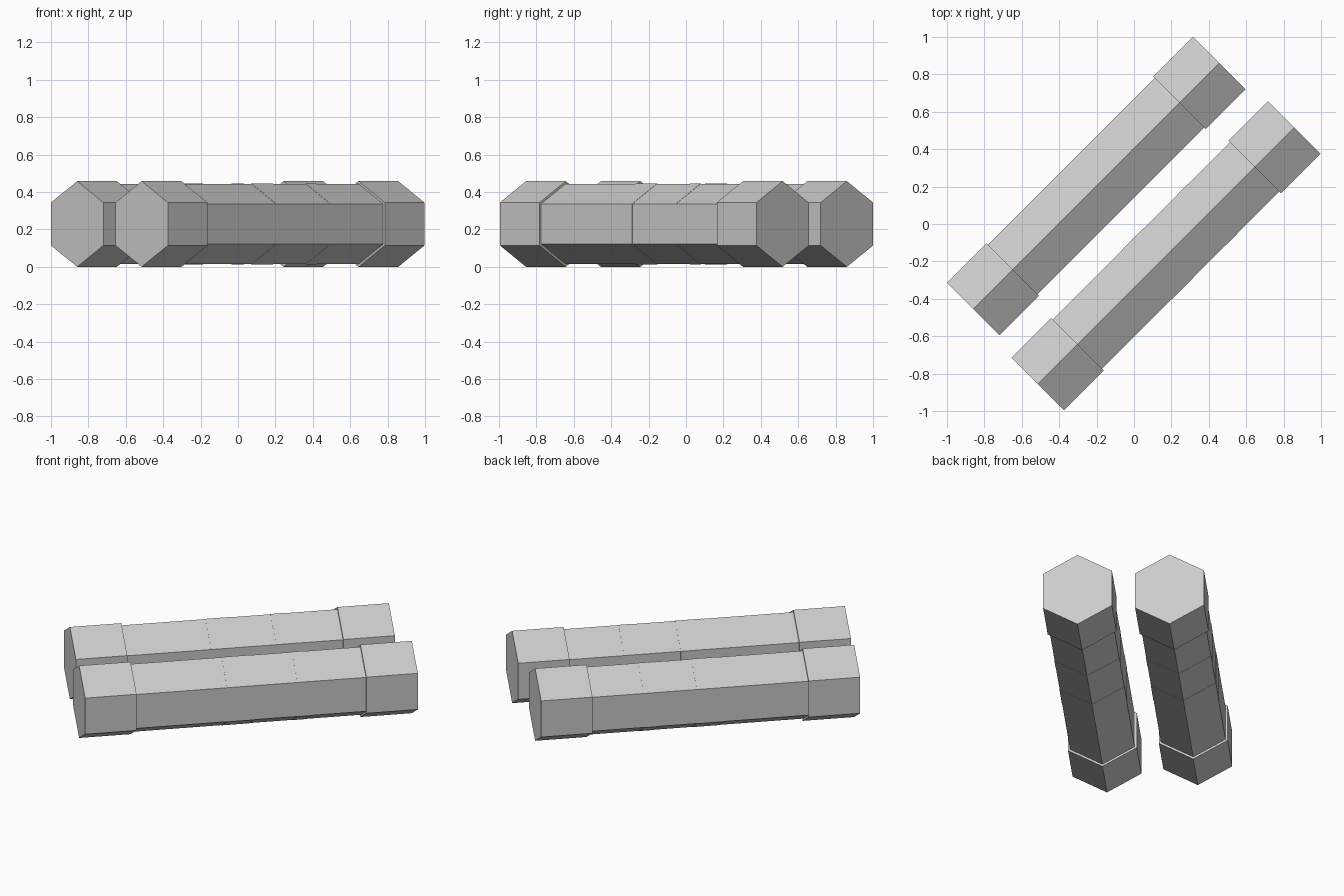
import bpy, math
from mathutils import Matrix, Vector

cube = bpy.data.objects.get("Cube")
if cube:
    bpy.data.objects.remove(cube, do_unlink=True)

grey = bpy.data.materials.new("light_grey")
grey.use_nodes = True
colour = (0.6, 0.6, 0.6, 1)
grey.diffuse_color = colour
grey.node_tree.nodes["Principled BSDF"].inputs["Base Color"].default_value = colour

CAP_R, SHAFT_R, BAND_R = 0.229, 0.215, 0.2165
AXIS = Vector((1, 1, 0)).normalized()


def hex_prism(name, origin, start, end, radius):
    """Six-sided bar along the diagonal, with a ridge at top and bottom."""
    bpy.ops.mesh.primitive_cylinder_add(vertices=6, radius=radius, depth=end - start)
    ob = bpy.context.object
    ob.name = ob.data.name = name
    side = Vector((0, 0, 1)).cross(AXIS)
    # local y (a prism corner) points up, local z runs along the bar
    turn = Matrix((side, Vector((0, 0, 1)), -AXIS)).transposed()
    centre = origin + AXIS * (start + end) / 2
    ob.matrix_world = Matrix.Translation(centre) @ turn.to_4x4()
    ob.data.materials.append(grey)
    return ob


def rod(label, x, y, length, bands):
    origin = Vector((x, y, CAP_R))
    cap = 0.30
    hex_prism(label + "_shaft", origin, cap - 0.02, length - cap + 0.02, SHAFT_R)
    hex_prism(label + "_near_cap", origin, 0, cap, CAP_R)
    hex_prism(label + "_far_cap", origin, length - cap, length, CAP_R)
    # faintly raised bands around the shaft
    for i, (a, b) in enumerate(bands, 1):
        hex_prism(f"{label}_band_{i}", origin, a, b, BAND_R)


rod("back_rod", -0.86, -0.455, 1.86, [(0.79, 0.95), (1.17, 1.26)])
rod("front_rod", -0.515, -0.855, 1.94, [(0.83, 0.99), (1.24, 1.32)])
